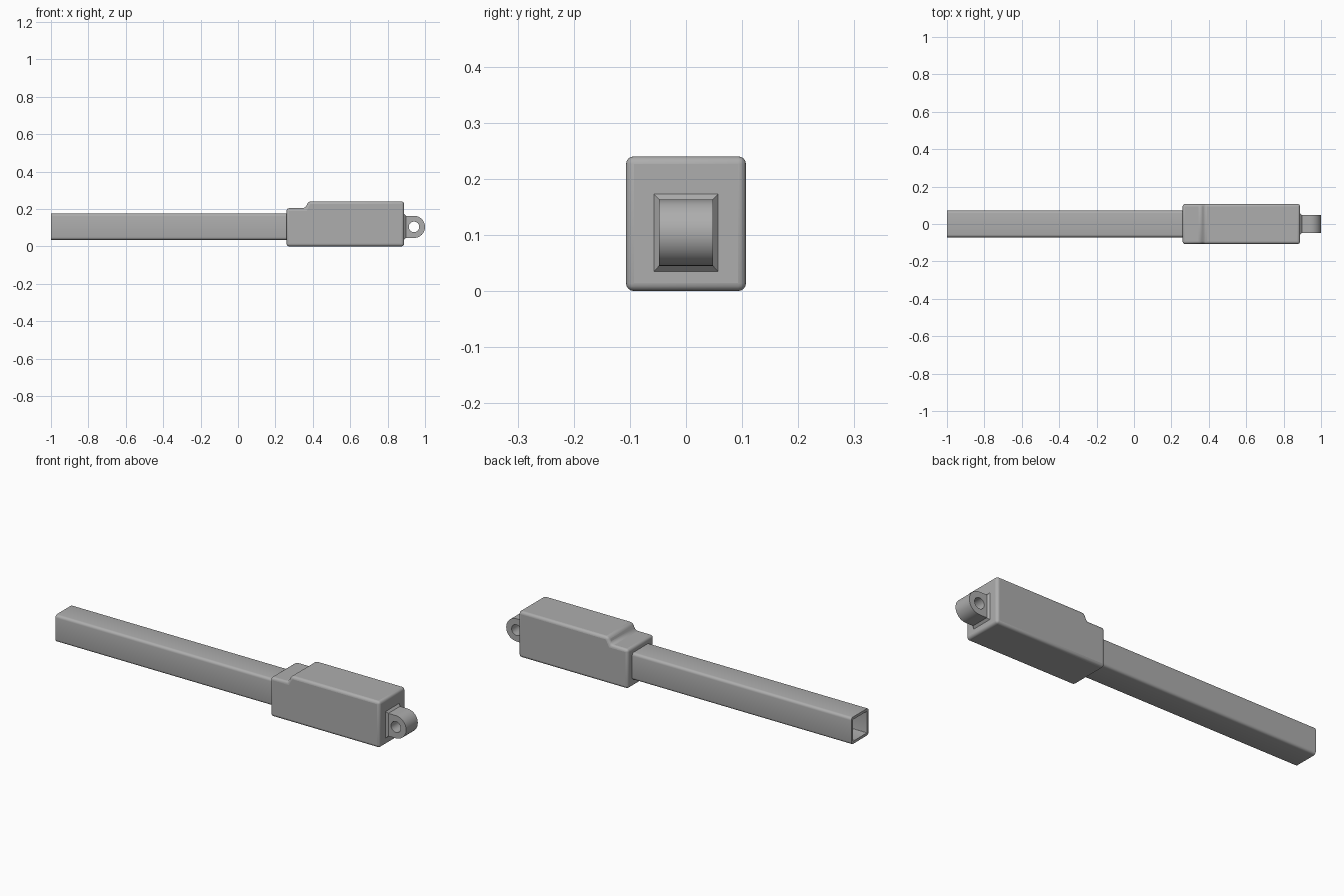
import bpy, bmesh
from math import cos, sin, pi, radians

cube = bpy.data.objects.get("Cube")
if cube:
    bpy.data.objects.remove(cube, do_unlink=True)

grey = bpy.data.materials.new("satin grey")
grey.use_nodes = True
colour = (0.42, 0.42, 0.42, 1)
grey.diffuse_color = colour
grey.node_tree.nodes["Principled BSDF"].inputs["Base Color"].default_value = colour


def finish(name, bm, bevel=0):
    """Turn a bmesh into a smooth-shaded object, optionally with rounded edges."""
    bmesh.ops.recalc_face_normals(bm, faces=bm.faces)
    mesh = bpy.data.meshes.new(name)
    bm.to_mesh(mesh)
    bm.free()
    mesh.materials.append(grey)
    obj = bpy.data.objects.new(name, mesh)
    bpy.context.collection.objects.link(obj)
    if bevel:
        mod = obj.modifiers.new("rounded edges", "BEVEL")
        mod.width = bevel
        mod.segments = 4
        mod.limit_method = "ANGLE"
        mod.angle_limit = radians(30)
    bpy.ops.object.select_all(action="DESELECT")
    obj.select_set(True)
    bpy.context.view_layer.objects.active = obj
    bpy.ops.object.shade_smooth_by_angle(angle=radians(35))
    return obj


def loft(rings, closed=False, caps=False):
    """Join equal-length rings of points with quads."""
    bm = bmesh.new()
    rows = [[bm.verts.new(p) for p in ring] for ring in rings]
    pairs = list(zip(rows, rows[1:]))
    if closed:
        pairs.append((rows[-1], rows[0]))
    for a, b in pairs:
        n = len(a)
        for i in range(n):
            j = (i + 1) % n
            bm.faces.new((a[i], a[j], b[j], b[i]))
    if caps:
        bm.faces.new(rows[0])
        bm.faces.new(rows[-1])
    return bm


def rounded_rect(x, half_y, half_z, z_mid, radius, steps=4):
    """Rounded rectangle ring lying across the x axis."""
    ring = []
    for q, (sy, sz) in enumerate([(1, 1), (-1, 1), (-1, -1), (1, -1)]):
        for k in range(steps + 1):
            a = (q + k / steps) * pi / 2
            ring.append((x, sy * (half_y - radius) + radius * cos(a),
                         z_mid + sz * (half_z - radius) + radius * sin(a)))
    return ring


# Long hollow square tube, open at its free end
outer = (0.071, 0.07, 0.105, 0.014)
inner = (0.057, 0.056, 0.105, 0.002)
tube = loft([rounded_rect(-1, *outer), rounded_rect(0.27, *outer),
             rounded_rect(0.27, *inner), rounded_rect(-1, *inner)], closed=True)
finish("square_tube", tube)

# Stepped housing with rounded edges
profile = [(0.26, 0), (0.888, 0), (0.888, 0.24), (0.377, 0.24),
           (0.359, 0.204), (0.26, 0.204)]
housing = loft([[(x, y, z) for x, z in profile] for y in (-0.107, 0.107)], caps=True)
finish("housing", housing, bevel=0.014)

# Chamfered foot where the lug meets the housing
foot = loft([[(x, sy * y, 0.104 + sz * z) for sy, sz in
              ((1, 1), (-1, 1), (-1, -1), (1, -1))]
             for x, y, z in ((0.88, 0.057, 0.069), (0.888, 0.057, 0.069),
                             (0.898, 0.048, 0.059))], caps=True)
finish("lug_foot", foot)

# Mounting lug: square at the back, round at the tip, with a pin hole
R, HOLE, CX, CZ, N = 0.059, 0.028, 0.941, 0.104, 48


def lug_ring(y, hole):
    ring = []
    for i in range(N):
        c, s = cos(2 * pi * i / N), sin(2 * pi * i / N)
        r = HOLE if hole else (R if c >= 0 else R / max(abs(c), abs(s)))
        ring.append((CX + r * c, y, CZ + r * s))
    return ring


lug = loft([lug_ring(-0.048, False), lug_ring(0.048, False),
            lug_ring(0.048, True), lug_ring(-0.048, True)], closed=True)
finish("mounting_lug", lug)
